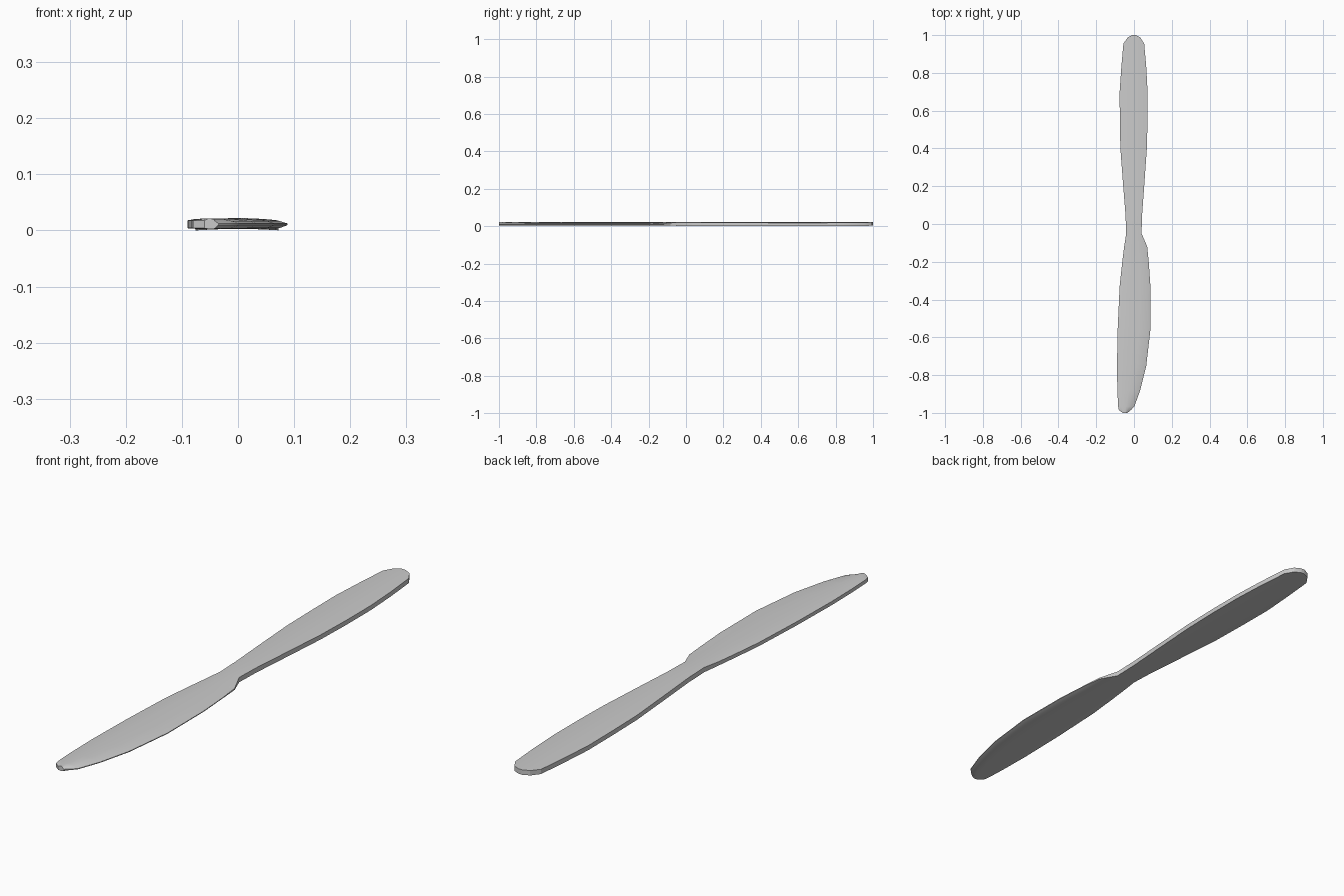
import bpy, bmesh

if "Cube" in bpy.data.objects:
    bpy.data.objects.remove(bpy.data.objects["Cube"])

# Outline stations along the knife: y, left x, right x, blade amount (0 handle, 1 blade)
stations = [
    (1.00, -0.008, 0.008, 0), (0.988, -0.033, 0.033, 0), (0.955, -0.056, 0.054, 0),
    (0.83, -0.067, 0.065, 0), (0.70, -0.076, 0.072, 0), (0.55, -0.075, 0.072, 0),
    (0.40, -0.072, 0.068, 0), (0.20, -0.057, 0.054, 0), (0.05, -0.045, 0.043, 0),
    (-0.05, -0.041, 0.040, 0), (-0.12, -0.052, 0.070, 0.8), (-0.20, -0.062, 0.078, 1),
    (-0.33, -0.076, 0.087, 1), (-0.55, -0.086, 0.088, 1), (-0.75, -0.090, 0.065, 1),
    (-0.88, -0.088, 0.033, 1), (-0.965, -0.084, 0.002, 1), (-0.985, -0.080, -0.016, 1),
    (-1.00, -0.060, -0.035, 1),
]


def mix(a, b, t):
    return a + (b - a) * t


def section(y, left, right, blade):
    """Arched slab on the handle, blending to a one-sided cutting edge."""
    w = right - left
    bevel = min(0.014, w * 0.25)
    xs = [left, left + bevel, left + w * 0.33, left + w * 0.5,
          left + w * 0.67, right - bevel, right]
    top, bottom = [], []
    for i, x in enumerate(xs):
        arch = (x / 0.075) ** 2
        handle_top = 0.022 - 0.0045 * min(arch, 1)
        handle_bot = 0.003 - 0.003 * min(arch, 1)
        blade_top = (0.018, 0.0205, 0.0215, 0.021, 0.020, 0.017, 0.0125)[i]
        blade_bot = (0.004, 0.003, 0.003, 0.003, 0.003, 0.004, 0.0095)[i]
        top.append((x, y, mix(handle_top, blade_top, blade)))
        bottom.append((x, y, mix(handle_bot, blade_bot, blade)))
    return top + bottom[::-1]


# One-piece knife lofted through the sections
bm = bmesh.new()
rings = [[bm.verts.new(p) for p in section(*s)] for s in stations]
for a, b in zip(rings, rings[1:]):
    for i in range(len(a)):
        j = (i + 1) % len(a)
        bm.faces.new((a[i], a[j], b[j], b[i]))
bm.faces.new(rings[0])
bm.faces.new(rings[-1])
bmesh.ops.recalc_face_normals(bm, faces=bm.faces)

mesh = bpy.data.meshes.new("table_knife")
bm.to_mesh(mesh)
bm.free()
knife = bpy.data.objects.new("table_knife", mesh)
bpy.context.collection.objects.link(knife)
bpy.context.view_layer.objects.active = knife
knife.select_set(True)
bpy.ops.object.shade_smooth_by_angle(angle=0.5)
